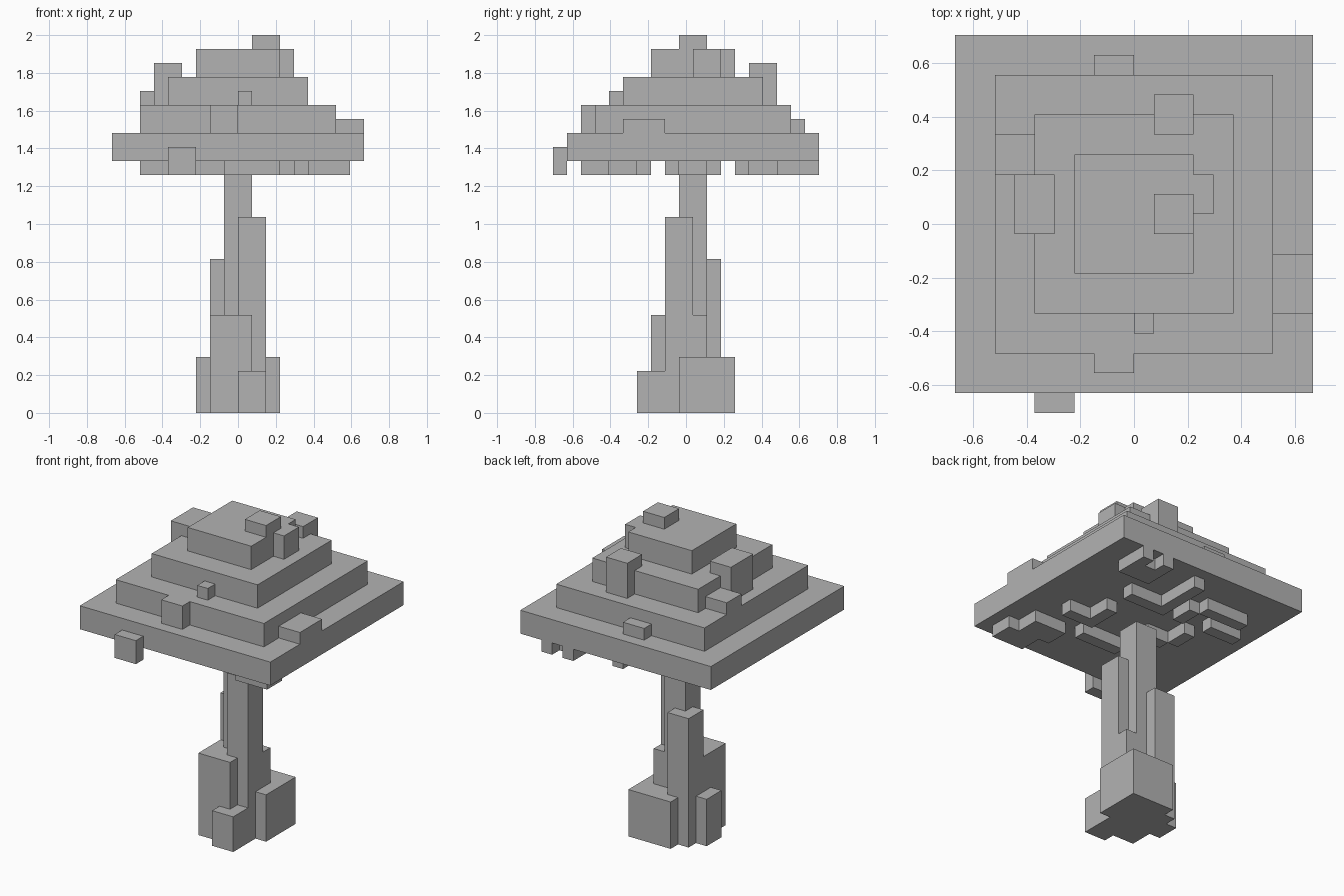
import bpy
import bmesh

UNIT = 2 / 27  # edge of one grid cell

cube = bpy.data.objects.get("Cube")
if cube:
    bpy.data.objects.remove(cube)

grey = bpy.data.materials.new("plain_grey")
grey.use_nodes = True
tone = (0.45, 0.45, 0.45, 1)
grey.diffuse_color = tone
grey.node_tree.nodes["Principled BSDF"].inputs["Base Color"].default_value = tone


def block(name, x, y, z):
    """Flat-faced box spanning whole grid cells (y is shifted half a cell)."""
    bm = bmesh.new()
    bmesh.ops.create_cube(bm, size=1)
    for v in bm.verts:
        v.co.x = UNIT * (x[1] if v.co.x > 0 else x[0])
        v.co.y = UNIT * ((y[1] if v.co.y > 0 else y[0]) - 0.5)
        v.co.z = UNIT * (z[1] if v.co.z > 0 else z[0])
    mesh = bpy.data.meshes.new(name)
    bm.to_mesh(mesh)
    bm.free()
    mesh.materials.append(grey)
    obj = bpy.data.objects.new(name, mesh)
    bpy.context.collection.objects.link(obj)
    return obj


def hanging_leaves(name, x, y):
    """One-cell-thick clump under the lowest canopy tier."""
    return block("hanging_leaves_" + name, x, y, z=(17, 18))


# Trunk and its buttresses
block("trunk_core", x=(-1, 1), y=(0, 2), z=(0, 17))
block("trunk_tall_slab", x=(0, 2), y=(-1, 1), z=(0, 14))
block("trunk_back_slab", x=(-2, 0), y=(1, 3), z=(0, 11))
block("trunk_front_slab", x=(-2, 1), y=(-2, 1), z=(0, 7))
block("trunk_side_slab", x=(1, 2), y=(1, 2), z=(0, 7))

# Roots
block("root_back", x=(-1, 3), y=(0, 4), z=(0, 4))
block("root_right", x=(-3, -2), y=(0, 2), z=(0, 4))
block("root_front", x=(0, 2), y=(-3, -1), z=(0, 3))

# Stepped canopy: each tier is two cells narrower on every side
for tier in range(4):
    half = 9 - 2 * tier
    base = 18 + 2 * tier
    block("canopy_tier_" + "abcd"[tier], x=(-half, half),
          y=(1 - half, 1 + half) if tier else (-8, 10), z=(base, base + 2))

# Leaf bumps on the canopy
block("leaf_crown", x=(1, 3), y=(0, 2), z=(26, 27))
block("leaf_upper_left", x=(3, 4), y=(1, 3), z=(24, 26))
block("leaf_upper_back", x=(1, 3), y=(5, 7), z=(22, 25))
block("leaf_upper_right", x=(-6, -4), y=(0, 3), z=(22, 25))
block("leaf_middle_right", x=(-7, -5), y=(3, 5), z=(22, 23))
block("leaf_middle_front", x=(0, 1), y=(-5, -4), z=(22, 23))
block("leaf_lower_front", x=(-2, 0), y=(-7, -6), z=(20, 22))
block("leaf_lower_back", x=(-2, 0), y=(8, 9), z=(20, 21))
block("leaf_lower_left", x=(7, 9), y=(-4, -1), z=(20, 21))
block("leaf_rim_front", x=(-5, -3), y=(-9, -8), z=(17, 19))

# Clumps hanging below the canopy: back left
hanging_leaves("back_corner", x=(4, 7), y=(7, 9))
hanging_leaves("back_corner_prong_a", x=(6, 7), y=(9, 10))
hanging_leaves("back_corner_prong_b", x=(4, 5), y=(9, 10))
# Back centre
hanging_leaves("back_bar", x=(0, 1), y=(4, 9))
hanging_leaves("back_bar_foot", x=(1, 4), y=(4, 5))
# Left side
hanging_leaves("left_bar", x=(3, 4), y=(-1, 2))
hanging_leaves("left_bar_foot", x=(4, 6), y=(-1, 0))
# Front left
hanging_leaves("front_corner", x=(5, 8), y=(-7, -5))
hanging_leaves("front_corner_step", x=(4, 7), y=(-5, -3))
hanging_leaves("front_bar", x=(-1, 3), y=(-3, -2))
# Right side
hanging_leaves("right_bar", x=(-6, -2), y=(6, 7))
hanging_leaves("right_bar_foot", x=(-2, -1), y=(4, 6))
hanging_leaves("right_edge", x=(-7, -4), y=(4, 5))
hanging_leaves("right_inner", x=(-4, -3), y=(1, 3))
hanging_leaves("right_inner_foot", x=(-3, -1), y=(0, 1))
